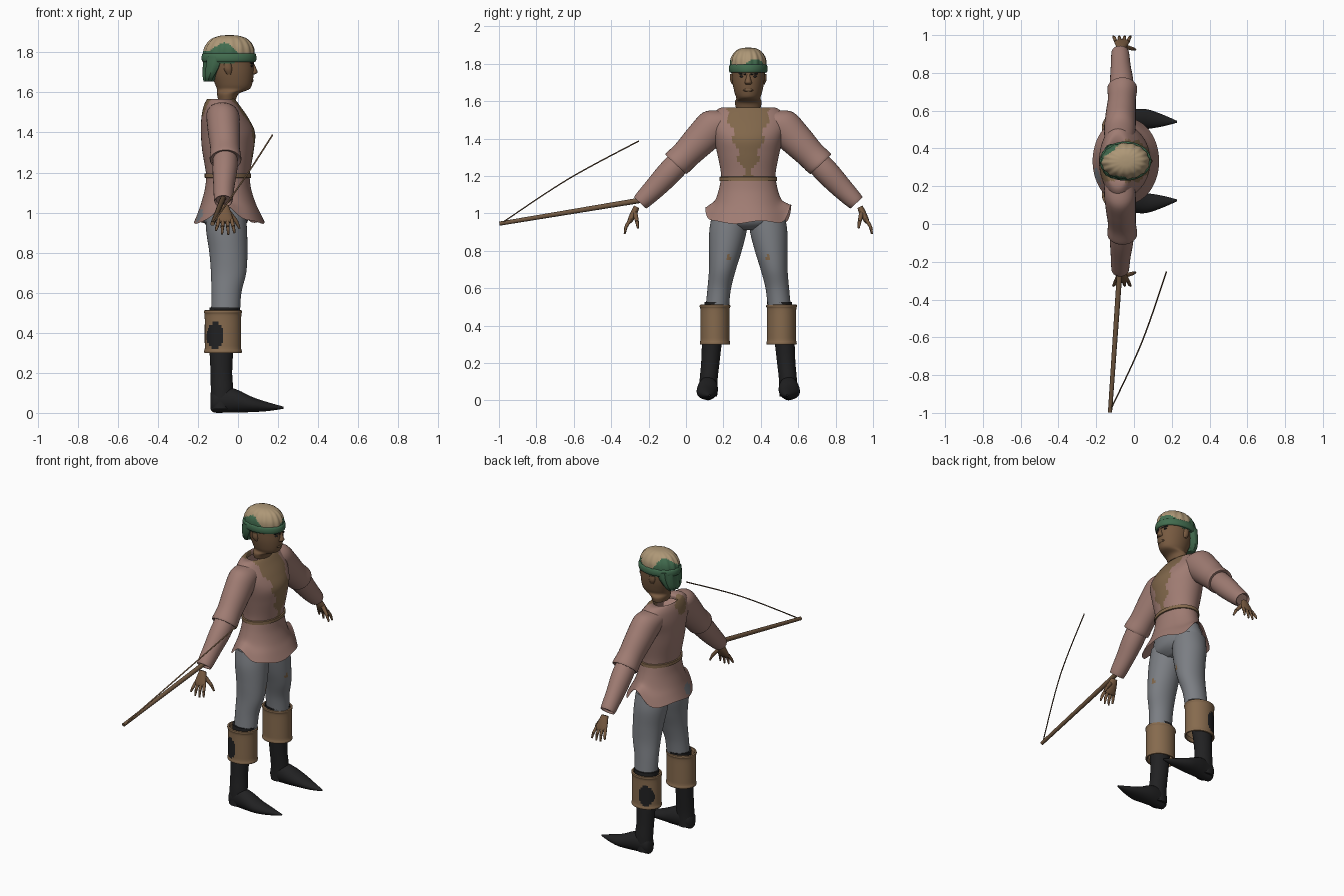
import bpy, bmesh, math
from mathutils import Vector

C = 0.333  # y of the body's mirror plane
X, Y, Z = Vector((1, 0, 0)), Vector((0, 1, 0)), Vector((0, 0, 1))


def mat(name, r, g, b):
    m = bpy.data.materials.new(name)
    m.diffuse_color = tuple((c / 255) ** 2.2 for c in (r, g, b)) + (1,)
    return m


SHIRT = mat("dusty pink cloth", 158, 123, 114)
BROWN = mat("brown cloth", 128, 103, 76)
GREY = mat("grey cloth", 122, 125, 130)
LEATHER = mat("tan leather", 133, 106, 79)
BLACK = mat("black leather", 38, 38, 39)
TAN = mat("straw cloth", 172, 150, 118)
GREEN = mat("green cloth", 68, 108, 80)
SKIN = mat("brown skin", 118, 90, 66)
WOOD = mat("dark wood", 112, 88, 66)


def smooth_rows(rows, n):
    """Catmull-Rom interpolation of section rows."""
    out = []
    for i in range(len(rows) - 1):
        a, b, c, d = (rows[max(0, min(len(rows) - 1, i + k))] for k in (-1, 0, 1, 2))
        for j in range(n):
            t = j / n
            out.append([0.5 * (2 * q + (r - p) * t + (2 * p - 5 * q + 4 * r - s) * t * t
                               + (3 * q - p - 3 * r + s) * t ** 3)
                        for p, q, r, s in zip(a, b, c, d)])
    return out + [list(rows[-1])]


def loft(name, rows, mats, u=X, v=Y, seg=24, n=4, caps=True, rule=None, shape=None):
    """Skin elliptical sections (x, y, z, radius along u, radius along v)."""
    bm = bmesh.new()
    rings = []
    rows = smooth_rows(rows, n) if n > 1 else rows
    for k, (x, y, z, ru, rv) in enumerate(rows):
        ring = []
        for i in range(seg):
            a = 2 * math.pi * i / seg
            p = Vector((x, y, z)) + u * (ru * math.cos(a)) + v * (rv * math.sin(a))
            ring.append(bm.verts.new(shape(p, a, k / (len(rows) - 1)) if shape else p))
        rings.append(ring)
    for r0, r1 in zip(rings, rings[1:]):
        for i in range(seg):
            j = (i + 1) % seg
            bm.faces.new((r0[i], r0[j], r1[j], r1[i]))
    if caps:
        bm.faces.new(rings[0])
        bm.faces.new(rings[-1])
    bmesh.ops.recalc_face_normals(bm, faces=bm.faces[:])
    if rule:
        for f in bm.faces:
            f.material_index = int(rule(f.calc_center_median()))
    me = bpy.data.meshes.new(name)
    bm.to_mesh(me)
    bm.free()
    ob = bpy.data.objects.new(name, me)
    bpy.context.collection.objects.link(ob)
    for m in mats if isinstance(mats, list) else [mats]:
        me.materials.append(m)
    bpy.ops.object.select_all(action='DESELECT')
    bpy.context.view_layer.objects.active = ob
    ob.select_set(True)
    bpy.ops.object.shade_smooth_by_angle(angle=math.radians(45))
    return ob


def rod(name, p, q, r0, r1, m, seg=10):
    p, q = Vector(p), Vector(q)
    d = (q - p).normalized()
    u = d.cross(X if abs(d.x) < 0.8 else Z).normalized()
    return loft(name, [(*p, r0, r0), (*q, r1, r1)], m, u, d.cross(u), seg, 1)


def blob(p, y, z, ry, rz):
    return ((p.y - y) / ry) ** 2 + ((p.z - z) / rz) ** 2 < 1


# Tunic body with an open collar and a ragged chest panel
def chest_panel(p):
    d = abs(p.y - C)
    front = p.x > -0.05 and d < 0.015 + 0.28 * (p.z - 1.18) + 0.01 * math.sin(60 * p.z)
    back = p.x < -0.1 and blob(p, C - 0.05, 1.54, 0.06, 0.06)
    return front or back


loft("tunic_body", [(-0.05, C, 1.17, 0.105, 0.143), (-0.05, C, 1.23, 0.115, 0.148),
                    (-0.05, C, 1.32, 0.13, 0.166), (-0.05, C, 1.4, 0.135, 0.185),
                    (-0.065, C, 1.47, 0.118, 0.205), (-0.08, C, 1.53, 0.092, 0.19),
                    (-0.085, C, 1.565, 0.07, 0.145), (-0.085, C, 1.56, 0.062, 0.09),
                    (-0.085, C, 1.535, 0.06, 0.085)],
     [SHIRT, BROWN], seg=64, n=6, caps=False, rule=chest_panel)


# Flared tunic skirt, slit up at both sides, torn at the back
def hem(p, a, t):
    p.z += t * t * (0.09 * abs(math.sin(a + 0.1)) ** 14 + 0.008 * math.sin(5 * a))
    return p


loft("tunic_skirt", [(-0.05, C, 1.19, 0.107, 0.145), (-0.05, C, 1.12, 0.115, 0.158),
                     (-0.048, C, 1.05, 0.135, 0.178), (-0.045, C, 1.0, 0.155, 0.208),
                     (-0.043, C, 0.952, 0.176, 0.23)], [SHIRT, GREY], seg=72, n=5, caps=False,
     shape=hem, rule=lambda p: p.x < -0.12 and blob(p, 0.26, 0.985, 0.045, 0.03))

# Belt
loft("belt", [(-0.05, C, 1.172, 0.108, 0.146), (-0.05, C, 1.174, 0.116, 0.154),
              (-0.05, C, 1.194, 0.116, 0.154), (-0.05, C, 1.196, 0.108, 0.146)],
     LEATHER, seg=48, n=1, caps=False)

# Hips of the trousers
loft("trouser_hips", [(-0.06, C, 0.91, 0.06, 0.09), (-0.062, C, 0.95, 0.108, 0.185),
                      (-0.06, C, 1.02, 0.115, 0.185), (-0.05, C, 1.14, 0.09, 0.135)], GREY, seg=32)

# Head and neck, cut off open above the collar
loft("head", [(-0.055, C, 1.565, 0.045, 0.066), (-0.05, C, 1.595, 0.055, 0.072),
              (-0.025, C, 1.615, 0.08, 0.064), (-0.022, C, 1.64, 0.092, 0.072),
              (-0.028, C, 1.69, 0.106, 0.083), (-0.033, C, 1.74, 0.112, 0.088),
              (-0.035, C, 1.8, 0.112, 0.088), (-0.04, C, 1.85, 0.07, 0.06)], SKIN, seg=40)
loft("nose", [(0.062, C, 1.755, 0.012, 0.009), (0.075, C, 1.725, 0.014, 0.012),
              (0.078, C, 1.7, 0.02, 0.019), (0.072, C, 1.69, 0.012, 0.016)], SKIN, seg=12)
loft("lips", [(0.066, C, 1.652, 0.008, 0.02), (0.068, C, 1.658, 0.01, 0.028),
              (0.066, C, 1.665, 0.01, 0.022)], WOOD, seg=12, n=2)

# Cloth cap with gathered folds and green blotches
def folds(p, a, t):
    k = 1 + 0.025 * math.sin(16 * a) * math.sin(math.pi * min(1, t * 1.1))
    return Vector((-0.045 + (p.x + 0.045) * k, C + (p.y - C) * k, p.z))


def blotch(p):
    a = math.atan2(p.y - C, p.x + 0.045)
    return p.z < 1.815 + 0.03 * math.sin(3 * a + 0.6) - 0.02 * math.cos(a)


loft("cap", [(-0.047, C, 1.745, 0.122, 0.09), (-0.046, C, 1.79, 0.128, 0.096),
             (-0.044, C, 1.83, 0.119, 0.092), (-0.043, C, 1.865, 0.092, 0.07),
             (-0.043, C, 1.882, 0.05, 0.04), (-0.043, C, 1.886, 0.008, 0.006)],
     [TAN, GREEN], seg=96, n=5, rule=blotch, shape=folds)
loft("cap_band", [(-0.045, C, 1.752, 0.12, 0.09), (-0.045, C, 1.754, 0.133, 0.1),
                  (-0.045, C, 1.772, 0.137, 0.104), (-0.045, C, 1.792, 0.133, 0.1),
                  (-0.045, C, 1.796, 0.12, 0.09)], GREEN, seg=48, n=3, caps=False)
loft("cap_back_drape", [(-0.145, C, 1.655, 0.022, 0.045), (-0.138, C, 1.68, 0.034, 0.07),
                        (-0.12, C, 1.73, 0.052, 0.088), (-0.11, C, 1.78, 0.06, 0.092)],
     GREEN, seg=32, shape=lambda p, a, t: p + X * (0.005 * math.sin(9 * a)))

for s, side in ((1, "left"), (-1, "right")):
    def at(x, d, z):
        return (x, C + s * d, z)

    # Eyes, brows and ears
    loft(side + "_eye", [(*at(0.067, 0.034, 1.727), 0.005, 0.006), (*at(0.067, 0.034, 1.732), 0.007, 0.014),
                         (*at(0.067, 0.034, 1.737), 0.005, 0.007)], BLACK, seg=10, n=2)
    rod(side + "_brow", at(0.077, 0.012, 1.743), at(0.062, 0.05, 1.748), 0.005, 0.004, BLACK, 6)
    loft(side + "_ear", [(*at(-0.045, 0.082, 1.69), 0.01, 0.006), (*at(-0.05, 0.086, 1.715), 0.02, 0.012),
                         (*at(-0.052, 0.087, 1.745), 0.018, 0.01)], SKIN, seg=12)

    # Two-layer sleeve
    V = Vector((0, 0.73 * s, 0.68))
    loft(side + "_upper_sleeve", [(*at(-0.08, 0.10, 1.5), 0.075, 0.075), (*at(-0.075, 0.17, 1.475), 0.083, 0.096),
                                  (*at(-0.07, 0.25, 1.4), 0.08, 0.09), (*at(-0.064, 0.33, 1.318), 0.074, 0.079),
                                  (*at(-0.062, 0.385, 1.265), 0.079, 0.078), (*at(-0.062, 0.383, 1.267), 0.06, 0.06)],
         SHIRT, X, V, 32, 5)
    loft(side + "_forearm_sleeve", [(*at(-0.063, 0.34, 1.305), 0.06, 0.064), (*at(-0.065, 0.42, 1.22), 0.062, 0.066),
                                    (*at(-0.07, 0.5, 1.135), 0.053, 0.058), (*at(-0.073, 0.575, 1.06), 0.046, 0.046),
                                    (*at(-0.073, 0.57, 1.065), 0.036, 0.034)],
         SHIRT, X, V, 28, 5)

    # Hand with spread fingers and thumb
    H = Vector((0, 0.9 * s, 0.43))
    loft(side + "_palm", [(*at(-0.068, 0.597, 1.035), 0.022, 0.015), (*at(-0.066, 0.61, 1.005), 0.03, 0.018),
                          (*at(-0.064, 0.63, 0.965), 0.04, 0.015), (*at(-0.064, 0.637, 0.95), 0.036, 0.01)],
         SKIN, X, H, 16, 3)
    for k, tip in enumerate((0.91, 0.892, 0.89, 0.898)):
        o = k - 1.5
        knuckle = at(-0.064 + o * 0.027, 0.653, 0.93)
        rod(side + "_finger_base", at(-0.064 + o * 0.021, 0.632, 0.965), knuckle, 0.01, 0.009, SKIN, 8)
        rod(side + "_finger_tip", knuckle, at(-0.064 + o * 0.031, 0.661, tip), 0.009, 0.005, SKIN, 8)
    rod(side + "_thumb_base", at(-0.045, 0.605, 1.0), at(-0.008, 0.595, 0.955), 0.013, 0.01, SKIN, 8)
    rod(side + "_thumb_tip", at(-0.008, 0.595, 0.955), at(0.008, 0.59, 0.92), 0.01, 0.005, SKIN, 8)

    # Trouser leg with a worn knee spot
    loft(side + "_trouser_leg", [(*at(-0.062, 0.098, 1.0), 0.1, 0.094), (*at(-0.057, 0.108, 0.91), 0.102, 0.1),
                                 (*at(-0.048, 0.122, 0.8), 0.095, 0.087), (*at(-0.047, 0.138, 0.7), 0.088, 0.072),
                                 (*at(-0.058, 0.155, 0.6), 0.075, 0.063), (*at(-0.062, 0.166, 0.5), 0.072, 0.062)],
         [GREY, BROWN], seg=40, n=6,
         rule=lambda p: p.x > -0.04 and blob(p, C + s * 0.107, 0.76, 0.01, 0.022))

    # Boot shaft, wide turned cuff with a worn patch, and pointed foot
    loft(side + "_boot_shaft", [(*at(-0.085, 0.214, 0.02), 0.052, 0.048), (*at(-0.08, 0.212, 0.11), 0.056, 0.048),
                                (*at(-0.083, 0.203, 0.2), 0.054, 0.049), (*at(-0.082, 0.193, 0.32), 0.06, 0.054),
                                (*at(-0.07, 0.175, 0.45), 0.07, 0.064), (*at(-0.066, 0.167, 0.525), 0.077, 0.067)],
         BLACK, seg=28, caps=True)
    loft(side + "_boot_cuff", [(*at(-0.075, 0.178, z), 0.092 + g, 0.079 + g) for z, g in
                               ((0.325, -0.012), (0.3, -0.008), (0.3, 0.001), (0.31, 0.002), (0.32, -0.001),
                                (0.35, -0.001), (0.38, -0.001), (0.41, -0.001), (0.44, -0.001), (0.47, -0.001),
                                (0.495, 0), (0.5, 0.003), (0.51, 0.002), (0.512, -0.008), (0.495, -0.012))],
         [LEATHER, BLACK], seg=72, n=2, caps=False,
         rule=lambda p: s * (p.y - C) > 0.178
         and ((p.x + 0.115) / 0.042) ** 2 + ((p.z - 0.385) / 0.066) ** 2 < 1)
    loft(side + "_foot", [(*at(-0.138, 0.215, 0.05), 0.015, 0.03), (*at(-0.12, 0.215, 0.058), 0.04, 0.056),
                          (*at(-0.06, 0.215, 0.065), 0.05, 0.064), (*at(0.0, 0.218, 0.058), 0.056, 0.056),
                          (*at(0.07, 0.222, 0.042), 0.052, 0.038), (*at(0.15, 0.215, 0.031), 0.032, 0.022),
                          (*at(0.228, 0.208, 0.026), 0.005, 0.005)], BLACK, Y, Z, 24, 4)

# Broken bow limb and its loose string
rod("bow_limb", (-0.127, -0.997, 0.945), (-0.07, -0.17, 1.082), 0.011, 0.015, WOOD, 12)
loft("bow_string", [(-0.127, -0.99, 0.945, 0.004, 0.004), (0.04, -0.63, 1.183, 0.004, 0.004),
                    (0.172, -0.252, 1.387, 0.004, 0.004)], WOOD, X, Z, 8, 8)
